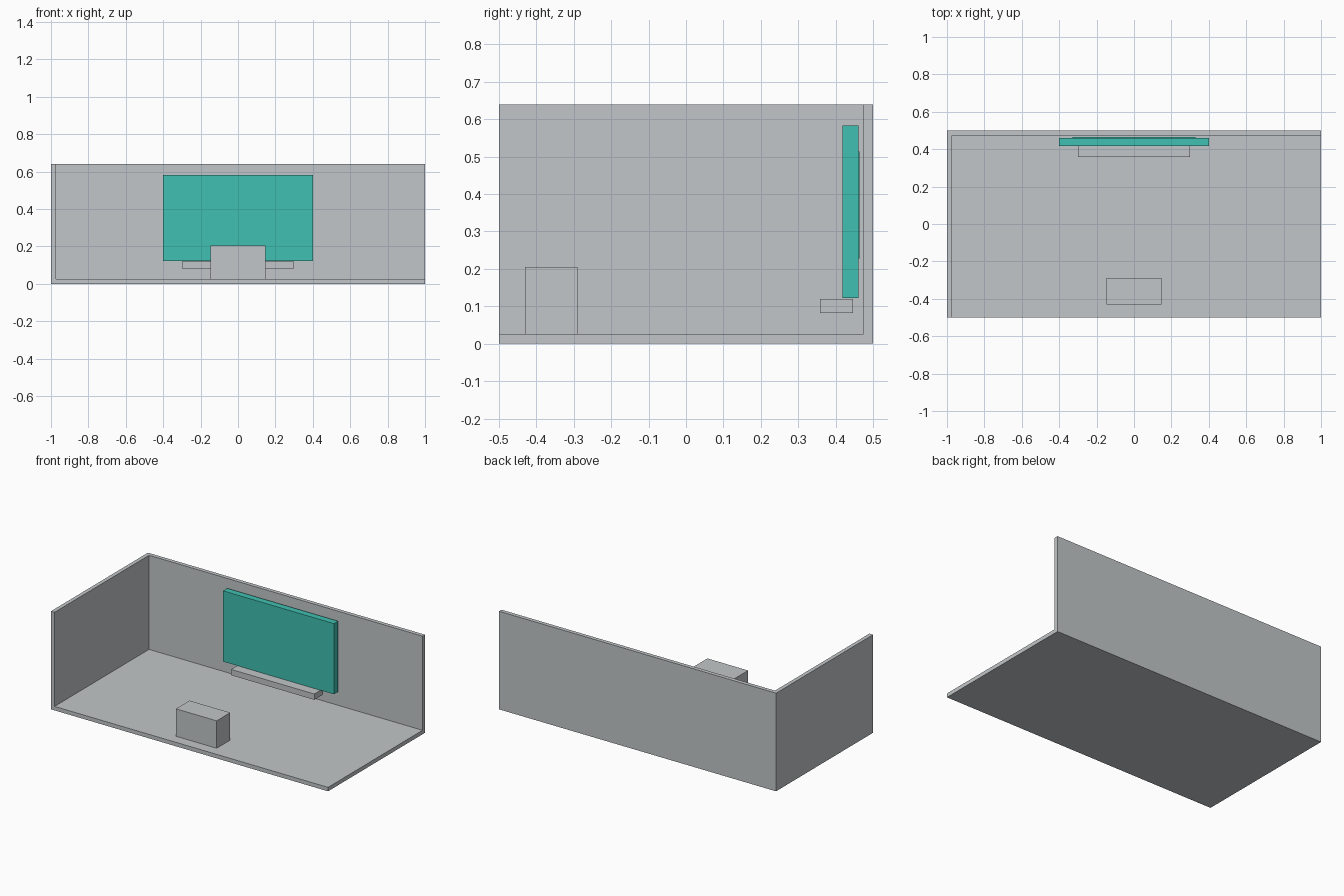
import bpy
import bmesh
from mathutils import Vector

default = bpy.data.objects.get("Cube")
if default:
    bpy.data.objects.remove(default, do_unlink=True)


def make_material(name, rgb):
    mat = bpy.data.materials.new(name)
    mat.use_nodes = True
    colour = (*rgb, 1.0)
    mat.diffuse_color = colour
    mat.node_tree.nodes["Principled BSDF"].inputs["Base Color"].default_value = colour
    return mat


grey = make_material("light grey", (0.54, 0.565, 0.58))
teal = make_material("teal", (0.05, 0.53, 0.44))


def box(name, low, high, mat, open_sides=()):
    """Box between two corners; faces pointing along open_sides are left out."""
    low, high = Vector(low), Vector(high)
    bm = bmesh.new()
    bmesh.ops.create_cube(bm, size=1)
    bmesh.ops.scale(bm, vec=high - low, verts=bm.verts)
    bmesh.ops.translate(bm, vec=(low + high) / 2, verts=bm.verts)
    bm.normal_update()
    openings = [f for f in bm.faces
                if any(f.normal.dot(Vector(d)) > 0.9 for d in open_sides)]
    if openings:
        bmesh.ops.delete(bm, geom=openings, context='FACES')
    mesh = bpy.data.meshes.new(name)
    bm.to_mesh(mesh)
    bm.free()
    mesh.materials.append(mat)
    obj = bpy.data.objects.new(name, mesh)
    bpy.context.collection.objects.link(obj)
    return obj


# Room: floor, back wall and one side wall as a single thick shell
room = box("room_shell", (-1, -0.5, 0), (1, 0.5, 0.64), grey,
           open_sides=[(1, 0, 0), (0, -1, 0), (0, 0, 1)])
shell = room.modifiers.new("Thickness", 'SOLIDIFY')
shell.thickness = 0.026
shell.offset = -1
shell.use_even_offset = True

# Screen with its thin rear plate
box("screen", (-0.4, 0.418, 0.122), (0.4, 0.461, 0.583), teal)
box("screen_back_plate", (-0.33, 0.455, 0.228), (0.33, 0.464, 0.514), teal)

# Shelf bar under the screen
box("shelf_bar", (-0.3, 0.358, 0.082), (0.3, 0.447, 0.12), grey)

# Free-standing block at the front of the floor
box("front_block", (-0.147, -0.43, 0.025), (0.147, -0.29, 0.205), grey)
